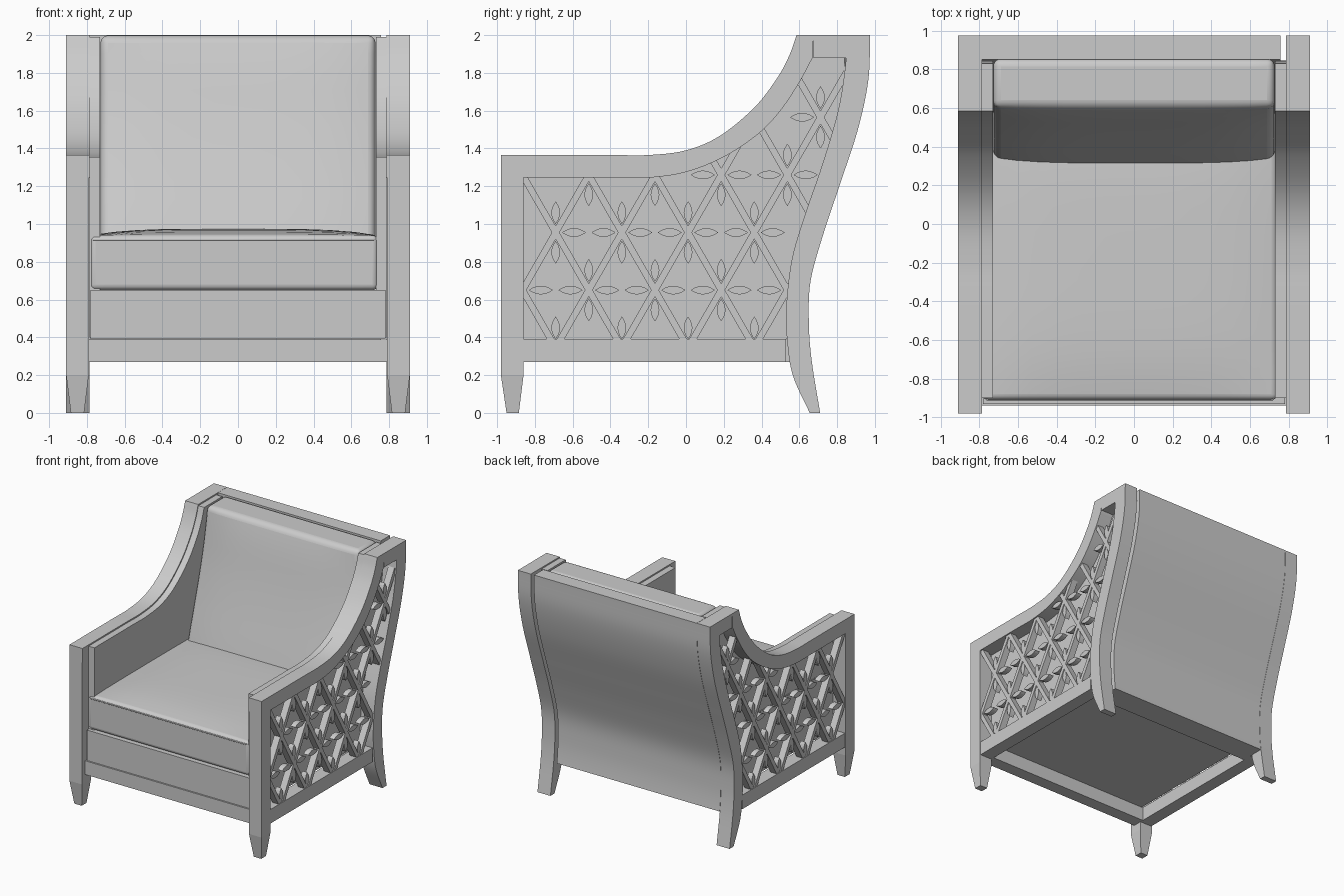
import bpy, bmesh, math
from mathutils import Vector

if "Cube" in bpy.data.objects:
    bpy.data.objects.remove(bpy.data.objects["Cube"])


def finish(name, bm, smooth=True, bevel=0):
    bmesh.ops.recalc_face_normals(bm, faces=bm.faces)
    me = bpy.data.meshes.new(name)
    bm.to_mesh(me)
    bm.free()
    ob = bpy.data.objects.new(name, me)
    bpy.context.collection.objects.link(ob)
    if bevel:
        m = ob.modifiers.new("soft_edges", 'BEVEL')
        m.width, m.segments, m.limit_method, m.angle_limit = bevel, 5, 'ANGLE', 0.9
    if smooth:
        bpy.ops.object.select_all(action='DESELECT')
        ob.select_set(True)
        bpy.context.view_layer.objects.active = ob
        bpy.ops.object.shade_smooth_by_angle(angle=math.radians(35))
    return ob


def prism(bm, pts, x0, x1):
    """Extrude a (y, z) outline from x0 to x1."""
    a = [bm.verts.new((x0, y, z)) for y, z in pts]
    b = [bm.verts.new((x1, y, z)) for y, z in pts]
    bm.faces.new(a)
    bm.faces.new(b[::-1])
    for i in range(len(pts)):
        j = (i + 1) % len(pts)
        bm.faces.new((a[i], b[i], b[j], a[j]))


def part(name, pts, x0, x1):
    bm = bmesh.new()
    prism(bm, pts, x0, x1)
    return finish(name, bm)


def box(name, x0, x1, y0, y1, z0, z1):
    return part(name, [(y0, z0), (y1, z0), (y1, z1), (y0, z1)], x0, x1)


def spline(pts, n=6):
    """Catmull-Rom curve through the points."""
    p = [Vector(q) for q in pts]
    p = [2 * p[0] - p[1]] + p + [2 * p[-1] - p[-2]]
    out = []
    for i in range(1, len(p) - 2):
        a, b, c, d = p[i - 1:i + 3]
        for k in range(n):
            t = k / n
            out.append(0.5 * (2 * b + (c - a) * t + (2 * a - 5 * b + 4 * c - d) * t * t
                              + (3 * b - a - 3 * c + d) * t ** 3))
    return [tuple(q) for q in out + [p[-2]]]


def y_at(curve, z):
    for (y0, z0), (y1, z1) in zip(curve, curve[1:]):
        if z0 <= z <= z1:
            return y0 + (y1 - y0) * (z - z0) / (z1 - z0)
    return curve[-1][0]


def inside(poly, y, z):
    hit = False
    for (ya, za), (yb, zb) in zip(poly, poly[1:] + poly[:1]):
        if (za > z) != (zb > z) and y < ya + (yb - ya) * (z - za) / (zb - za):
            hit = not hit
    return hit


# Side profile curves, (y, z)
arm_top = spline([(-.86, 1.365), (-.4, 1.365), (-.2, 1.365), (0, 1.39), (.18, 1.467),
                  (.365, 1.62), (.487, 1.78), (.55, 1.9), (.585, 2)])
arm_low = spline([(-.86, 1.245), (-.4, 1.245), (-.2, 1.245), (0, 1.275), (.2, 1.355),
                  (.38, 1.475), (.5, 1.6), (.6, 1.75), (.67, 1.88)])
leg_back = spline([(.71, 0), (.665, .28), (.65, .49), (.66, .7), (.725, .94), (.815, 1.21),
                   (.91, 1.5), (.965, 1.76), (.975, 2)])
leg_front = spline([(.655, 0), (.565, .2), (.535, .39), (.53, .55), (.56, .81), (.63, 1.05),
                    (.72, 1.31), (.805, 1.6), (.845, 1.85), (.85, 2)])

opening = [(-.86, .385)] + arm_low + [(.85, 1.88)] + \
    [q for q in reversed(leg_front) if .4 <= q[1] < 1.88] + [(.535, .385)]


def lattice(name, s):
    bm = bmesh.new()
    py, pz, y0, z0 = .3505, .305, -.69, .955
    dz, dy = math.sin(math.radians(60.1)), math.cos(math.radians(60.1))
    # diagonal bars, kept where they cross the opening
    for d in (1, -1):
        nx, nz = dz * .0175, -d * dy * .0175
        for k in range(-6, 9):
            cy, start, step = y0 + k * py, None, .01
            for i in range(-120, 140):
                t = i * step
                ins = inside(opening, cy + d * dy * t, z0 + dz * t)
                if ins and start is None:
                    start = t
                if not ins and start is not None:
                    if t - start > .03:
                        a, b = start - .03, t + .02
                        prism(bm, [(cy + d * dy * u + e * nx, z0 + dz * u + e * nz)
                                   for u, e in ((a, -1), (b, -1), (b, 1), (a, 1))],
                              s * .84, s * .898)
                    start = None
    # four leaves around each crossing
    for r in range(-2, 4):
        for k in range(-3, 6):
            cy, cz = y0 + (k + (r % 2) * .5) * py, z0 + r * pz
            for ay, az in ((1, 0), (-1, 0), (0, 1), (0, -1)):
                ly, lz = cy + ay * .097, cz + az * .105
                my, mz = (.055, .02) if ay else (.028, .055)
                if ly < -.78 or not all(inside(opening, ly + i * my, lz + j * mz)
                                        for i, j in ((1, 0), (-1, 0), (0, 1), (0, -1))):
                    continue
                pts = []
                for i in range(12):
                    u = i / 6 - 1
                    along = (u + .5) * 2 if u < 0 else (.5 - u) * 2
                    wide = .023 * (1 - along ** 2) * (1 if u < 0 else -1)
                    pts.append((ly + along * .064, lz + wide) if ay else
                               (ly + wide, lz + along * .06))
                prism(bm, pts, s * .847, s * .893)
    finish(name, bm, smooth=False)


# Both side frames
for side, s in (("right", 1), ("left", -1)):
    def X(a, b):
        return s * a, s * b
    box(side + "_front_post", *X(.79, .91), -.98, -.86, .2, 1.245)
    box(side + "_post_cap", *X(.787, .91), -.98, -.86, 1.245, 1.365)
    # tapered front foot
    bm = bmesh.new()
    rings = [[bm.verts.new((s * x, y, z)) for x, y in ((a, c), (b, c), (b, d), (a, d))]
             for a, b, c, d, z in ((.79, .91, -.98, -.86, .2), (.815, .885, -.95, -.885, 0))]
    bm.faces.new(rings[0])
    bm.faces.new(rings[1])
    for i in range(4):
        j = (i + 1) % 4
        bm.faces.new((rings[0][i], rings[0][j], rings[1][j], rings[1][i]))
    finish(side + "_front_foot", bm)
    part(side + "_arm_rail", arm_top + [(.675, 2)] + arm_low[::-1], *X(.787, .91))
    box(side + "_top_block", *X(.787, .91), .675, .85, 1.88, 2)
    part(side + "_back_leg", leg_back + leg_front[::-1], *X(.787, .91))
    box(side + "_lower_rail", *X(.79, .904), -.86, .53, .27, .39)
    lattice(side + "_lattice", s)
    # upholstered inner side
    panel = [(-.9, .4), (-.9, 1.355)] + [(y, z - .01) for y, z in arm_top] + [(.83, 1.99)] + \
        [(y + .01, z) for y, z in reversed(leg_front) if .4 <= z < 1.8]
    part(side + "_inner_panel", panel, *X(.73, .785))

# Curved back panel
back = [(y_at(leg_back, .27), .27)] + [q for q in leg_back if q[1] > .28]
face = [(y_at(leg_front, .27), .27)] + [q for q in leg_front if q[1] > .28]
part("back_panel", back + face[::-1], -.785, .757)

# Base rails and seat box
box("front_rail", -.79, .79, -.94, -.83, .27, .388)
box("back_rail", -.79, .79, .45, .56, .27, .388)
box("seat_base", -.78, .78, -.93, .55, .39, .65)


def cushion(name, shape, axes, bevel):
    """Block subdivided along two axes and reshaped by shape(u, v, w), each in -1..1."""
    bm = bmesh.new()
    bmesh.ops.create_cube(bm, size=2)
    for ax in axes:
        edges = [e for e in bm.edges if abs(e.verts[0].co[ax] - e.verts[1].co[ax]) > 1]
        bmesh.ops.subdivide_edges(bm, edges=edges, cuts=11, use_grid_fill=True)
    for v in bm.verts:
        v.co = shape(*v.co)
    return finish(name, bm, bevel=bevel)


def seat_shape(u, v, w):
    top = .035 * (1 - u ** 4) * (1 - v ** 4) * max(w, 0)
    return (-.022 + .763 * u, -.165 + .745 * v, .795 + .145 * w + top)


def back_shape(u, v, w):
    z = 1.42 + .578 * w
    yb = y_at(leg_front, z)
    bulge = .035 * (1 - u ** 4) * (1 - max(w, 0) ** 4)
    straight = .46 + .145 * w
    front = .5 * (yb - .25) + .5 * straight - bulge
    return (.728 * u, front + (yb + .005 - front) * (v + 1) / 2, z)


cushion("seat_cushion", seat_shape, (0, 1), .03)
cushion("back_cushion", back_shape, (0, 2), .04)

# Piping round the seat cushion
cu = bpy.data.curves.new("seat_piping", 'CURVE')
cu.dimensions, cu.bevel_depth, cu.bevel_resolution = '3D', .006, 2
sp = cu.splines.new('POLY')
loop = [(-.76, -.908), (.715, -.908), (.737, -.885), (.737, .5), (-.782, .5), (-.782, -.885)]
sp.points.add(len(loop) - 1)
for p, (x, y) in zip(sp.points, loop):
    p.co = (x, y, .918, 1)
sp.use_cyclic_u = True
bpy.context.collection.objects.link(bpy.data.objects.new("seat_piping", cu))
